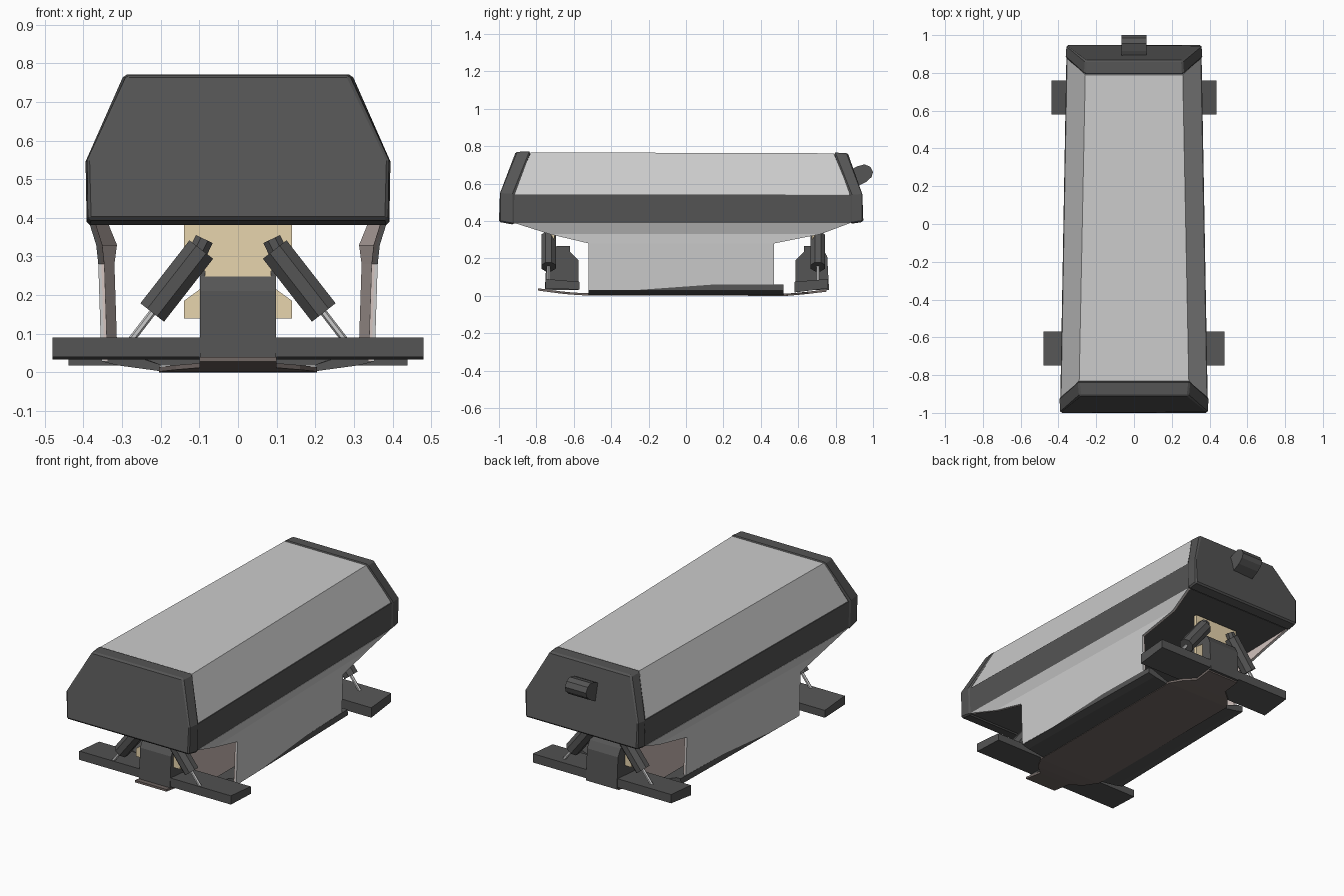
import bpy, bmesh, math
from mathutils import Vector

if "Cube" in bpy.data.objects:
    bpy.data.objects.remove(bpy.data.objects["Cube"])


def mat(name, r, g, b):
    m = bpy.data.materials.new(name)
    m.diffuse_color = (r, g, b, 1)
    m.use_nodes = True
    m.node_tree.nodes["Principled BSDF"].inputs["Base Color"].default_value = m.diffuse_color
    return m


LIGHT = mat("light_grey", .55, .55, .55)
DARK = mat("dark_grey", .09, .09, .09)
CREAM = mat("cream", .8, .66, .42)
PINK = mat("pale_pink", .66, .56, .53)
BROWN = mat("brown_grey", .17, .14, .13)


def mesh(name, verts, faces, material, bevel=0):
    me = bpy.data.meshes.new(name)
    me.from_pydata([tuple(v) for v in verts], [], faces)
    bm = bmesh.new()
    bm.from_mesh(me)
    bmesh.ops.recalc_face_normals(bm, faces=bm.faces)
    bm.to_mesh(me)
    bm.free()
    ob = bpy.data.objects.new(name, me)
    bpy.context.collection.objects.link(ob)
    me.materials.append(material)
    if bevel:
        b = ob.modifiers.new("Bevel", 'BEVEL')
        b.width, b.segments = bevel, 1
    return ob


def loft(name, rings, material, bevel=0):
    n = len(rings[0])
    verts = [p for r in rings for p in r]
    faces = [(k * n + i, k * n + (i + 1) % n, (k + 1) * n + (i + 1) % n, (k + 1) * n + i)
             for k in range(len(rings) - 1) for i in range(n)]
    faces += [tuple(range(n)), tuple(range(len(verts) - n, len(verts)))]
    return mesh(name, verts, faces, material, bevel)


def extrude(name, pts, vec, material, bevel=0):
    return loft(name, [pts, [tuple(Vector(p) + Vector(vec)) for p in pts]], material, bevel)


def mirrored(half):
    return half + [(-x, y, z) for x, y, z in reversed(half)]


def rod(name, a, b, r, sides, material):
    a, b = Vector(a), Vector(b)
    q = (b - a).to_track_quat('Z', 'Y')
    circle = [q @ Vector((r * math.cos(t), r * math.sin(t), 0))
              for t in [2 * math.pi * (i + .5) / sides for i in range(sides)]]
    return loft(name, [[a + c for c in circle], [b + c for c in circle]], material)


# Hull: light upper shell, dark side band, dark bevelled end caps
loft("upper_shell", [
    mirrored([(.386, -.92, .53), (.386, -.92, .545), (.29, -.83, .767)]),
    mirrored([(.354, .88, .53), (.354, .88, .545), (.258, .79, .762)])], LIGHT)
loft("side_band", [
    mirrored([(.385, -.92, .387), (.39, -.92, .542)]),
    mirrored([(.352, .88, .39), (.358, .88, .54)])], DARK)
loft("front_cap", [
    mirrored([(.388, -1, .395), (.39, -1, .55), (.287, -.91, .77)]),
    mirrored([(.392, -.92, .38), (.395, -.92, .545), (.296, -.83, .771)])], DARK, .008)
loft("back_cap", [
    mirrored([(.355, .948, .395), (.357, .948, .545), (.257, .865, .763)]),
    mirrored([(.358, .88, .385), (.362, .88, .54), (.262, .79, .766)])], DARK, .008)

# Rounded tail knob
knob = [(.86, .565), (.91, .583), (.965, .61), (.992, .635), (1, .662), (.985, .69),
        (.955, .703), (.915, .692), (.86, .665)]
extrude("tail_knob", [(-.067, y, z) for y, z in knob], (.134, 0, 0), DARK)


# Thin tapering side walls with flared top flaps, pink on the inside
def wall_x(y):
    return .348 - .013 * y / .5


for s, side in ((1, "right"), (-1, "left")):
    for off, m, part in ((0, LIGHT, "outer"), (-.008, PINK, "inner")):
        def p(y, z, dx=0):
            return (s * (wall_x(y) + off + dx), y, z)
        outer = [p(-.52, .03, -.008), p(.47, .03, -.008), p(.47, .28), p(.72, .33), p(-.73, .33), p(-.52, .28)]
        top = [(s * (.386 + off), -.92, .39), (s * (.354 + off), .88, .39)]
        vec = Vector((-s * .008, 0, 0))
        vs = outer + top
        vs = vs + [Vector(v) + vec for v in vs]
        fs = [(0, 1, 2, 5), (5, 2, 3, 4), (4, 3, 7, 6)]
        rim = [0, 1, 2, 3, 7, 6, 4, 5]
        fs += [tuple(i + 8 for i in f) for f in fs]
        fs += [(a, b, b + 8, a + 8) for a, b in zip(rim, rim[1:] + rim[:1])]
        mesh(f"{side}_wall_{part}", vs, fs, m)
    # Dark sill along the wall foot
    sill = [(.2, .003), (.31, .018), (.352, .028), (.35, .06), (.325, .06), (.2, .02)]
    loft(f"{side}_sill", [[(s * (x - (.02 * (x > .25) if y > 0 else 0)), y, z) for x, z in sill]
                          for y in (-.52, .52)], DARK)

# Floor plate with narrow tongues turning up at both ends
sections = [(-.79, .1, .028), (-.67, .1, .012), (-.62, .16, .007), (-.54, .205, .002), (.54, .205, 0),
            (.6, .16, .005), (.65, .1, .01), (.75, .1, .022)]
loft("floor_plate", [[(-w, y, z), (w, y, z), (w, y, z + .012), (-w, y, z + .012)]
                     for y, w, z in sections], BROWN)

# Running gear at each end
block = [(-.085, .03), (-.085, .19), (-.04, .235), (-.04, .267), (.03, .267), (.062, .25),
         (.085, .21), (.095, .03)]
plate = [(.14, .384), (.14, .29), (.085, .262), (.085, .225), (.14, .185), (.14, .14)]
for end, d, yc, half, ys in (("front", -1, -.66, .48, -.735), ("back", 1, .67, .438, .705)):
    def at(x, t, z):
        return (x, yc + d * t, z)
    extrude(f"{end}_pad", [at(-half, -.09, .033 if d < 0 else .018), at(-half, .09, .04),
                           at(-half, .09, .09), at(-half, -.09, .075)],
            (2 * half, 0, 0), DARK)
    extrude(f"{end}_block", [at(-.098, t, z) for t, z in block], (.196, 0, 0), DARK)
    extrude(f"{end}_bracket", mirrored([(x, ys - d * .012, z) for x, z in plate]),
            (0, -d * .02, 0), CREAM)
    # Splayed dampers with thin rods
    for s, side in ((1, "right"), (-1, "left")):
        rod(f"{end}_{side}_damper", (s * .222, ys, .155), (s * .095, ys, .318), .042, 8, DARK)
        rod(f"{end}_{side}_damper_top", (s * .11, ys, .298), (s * .087, ys, .345), .026, 8, DARK)
        rod(f"{end}_{side}_damper_rod", (s * .2, ys, .183), (s * .287, ys, .07), .009, 6, LIGHT)
